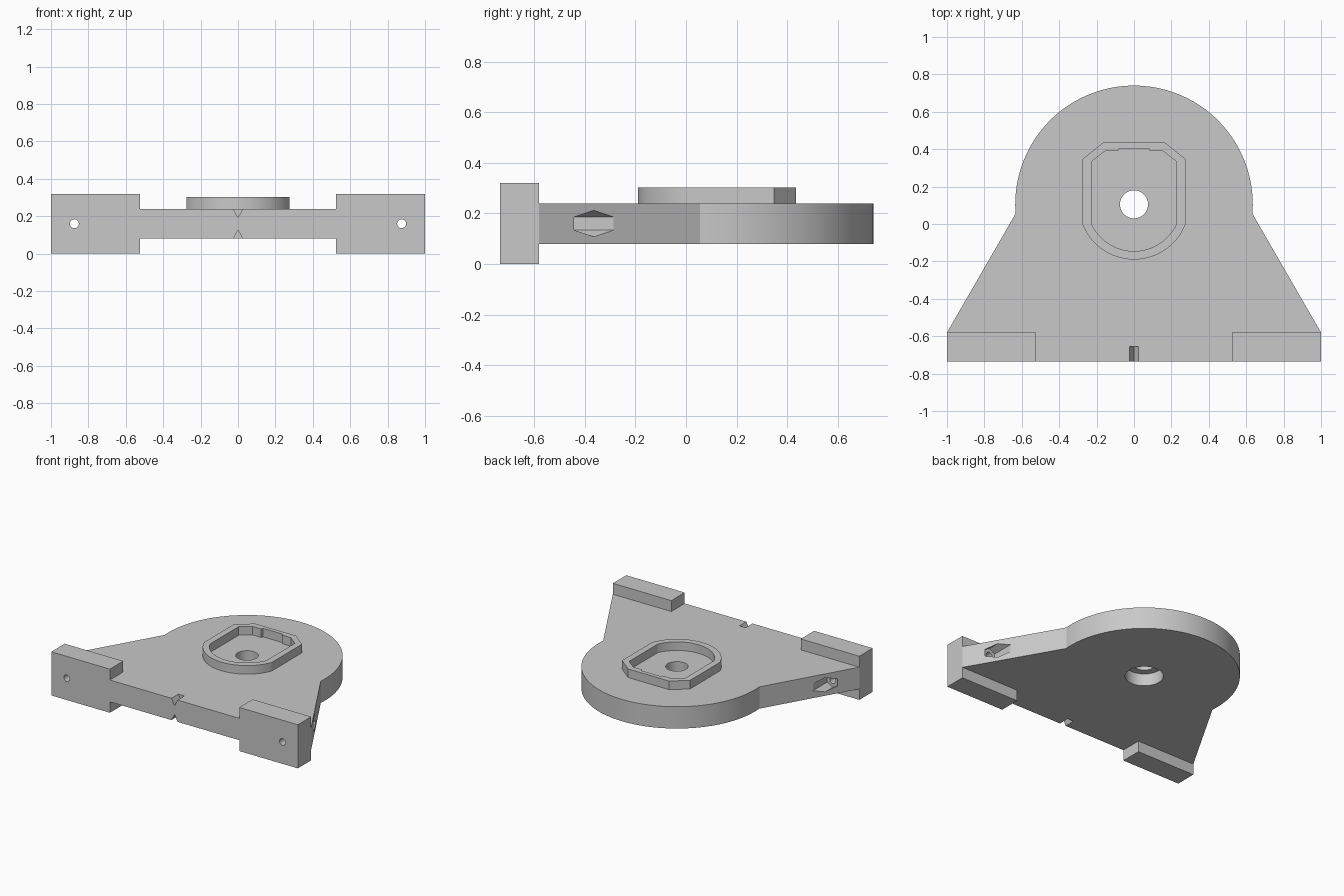
import bpy
import bmesh
import math

if "Cube" in bpy.data.objects:
    bpy.data.objects.remove(bpy.data.objects["Cube"], do_unlink=True)

# One plain grey for the whole bracket
grey = bpy.data.materials.new("plain_grey")
grey.use_nodes = True
colour = (0.58, 0.58, 0.58, 1)
grey.diffuse_color = colour
grey.node_tree.nodes["Principled BSDF"].inputs["Base Color"].default_value = colour

HUB_Y = 0.105
PLATE_LOW, PLATE_TOP = 0.08, 0.24
FRONT, BLOCK_BACK = -0.735, -0.58
BLOCK_IN = 0.525
BOLT_X, BOLT_Z = 0.875, 0.16


def prism(name, points, low, high, axis="z"):
    """Extrude a closed outline along z, or along y for (x, z) outlines."""
    bm = bmesh.new()
    place = (lambda u, v, t: (u, v, t)) if axis == "z" else (lambda u, v, t: (u, t, v))
    bottom = [bm.verts.new(place(u, v, low)) for u, v in points]
    top = [bm.verts.new(place(u, v, high)) for u, v in points]
    bm.faces.new(bottom)
    bm.faces.new(top)
    for i in range(len(points)):
        j = (i + 1) % len(points)
        bm.faces.new((bottom[i], bottom[j], top[j], top[i]))
    bmesh.ops.recalc_face_normals(bm, faces=bm.faces)
    mesh = bpy.data.meshes.new(name)
    bm.to_mesh(mesh)
    bm.free()
    mesh.materials.append(grey)
    obj = bpy.data.objects.new(name, mesh)
    bpy.context.collection.objects.link(obj)
    return obj


def arc(cx, cy, radius, start, end, steps):
    """Points along an arc, angles in degrees, both ends included."""
    angles = [math.radians(start + (end - start) * i / steps) for i in range(steps + 1)]
    return [(cx + radius * math.cos(a), cy + radius * math.sin(a)) for a in angles]


def circle(cx, cy, radius, sides, turn=0):
    return arc(cx, cy, radius, turn, turn + 360, sides)[:-1]


def mirrored(half):
    """Complete a right-hand outline with its reflection in x."""
    return half + [(-x, y) for x, y in reversed(half)]


def select_only(obj):
    bpy.ops.object.select_all(action="DESELECT")
    obj.select_set(True)
    bpy.context.view_layer.objects.active = obj


def cut(obj, cutter):
    """Subtract the cutter from the part and throw the cutter away."""
    cutter.hide_render = True
    mod = obj.modifiers.new("cut", "BOOLEAN")
    mod.operation = "DIFFERENCE"
    mod.solver = "EXACT"
    mod.object = cutter
    select_only(obj)
    bpy.ops.object.modifier_apply(modifier=mod.name)
    bpy.data.objects.remove(cutter, do_unlink=True)


# Plate: round hub with straight flanks running out to the end blocks
hub = arc(0, HUB_Y, 0.635, -4.5, 184.5, 96)
plate = prism(
    "base_plate",
    [(BLOCK_IN, FRONT), (BLOCK_IN, BLOCK_BACK), (1, BLOCK_BACK)] + hub
    + [(-1, BLOCK_BACK), (-BLOCK_IN, BLOCK_BACK), (-BLOCK_IN, FRONT)],
    PLATE_LOW, PLATE_TOP)

# Centre bore, with a wider counterbore underneath
cut(plate, prism("bore_cutter", circle(0, HUB_Y, 0.075, 48), 0, 0.4))
cut(plate, prism("counterbore_cutter", circle(0, HUB_Y, 0.127, 48), 0, PLATE_LOW + 0.09))

# V notches marking the middle of the front edge, above and below
for edge, tip in ((PLATE_TOP, 0.193), (PLATE_LOW, 0.127)):
    out = edge + (edge - tip)
    vee = [(0, tip), (0.05, out), (-0.05, out)]
    cut(plate, prism("notch_cutter", vee, FRONT - 0.1, -0.655, "y"))

# End blocks with bolt holes, and hexagonal nut pockets open on the flanks
for side, label in ((1, "left"), (-1, "right")):
    x1, x2 = sorted((side * BLOCK_IN, side))
    block = prism(label + "_end_block",
                  [(x1, FRONT), (x2, FRONT), (x2, BLOCK_BACK), (x1, BLOCK_BACK)], 0, 0.32)
    bolt = circle(side * BOLT_X, BOLT_Z, 0.024, 32)
    cut(block, prism("bolt_cutter", bolt, FRONT - 0.1, BLOCK_BACK + 0.1, "y"))
    cut(plate, prism("bolt_cutter", bolt, BLOCK_BACK - 0.1, -0.4, "y"))
    nut = circle(side * BOLT_X, BOLT_Z, 0.052, 6, 30)
    cut(plate, prism("nut_cutter", nut, -0.45, 0, "y"))

# Collar: raised rim, rounded at the front and chamfered at the back
def collar_half(radius, half_width, back):
    drop = math.degrees(math.acos(half_width / radius))
    return arc(0, HUB_Y, radius, -90, -drop, 20)[1:] + back


rim = mirrored(collar_half(0.295, 0.275, [(0.275, 0.348), (0.165, 0.435)]))
recess = mirrored(collar_half(
    0.25, 0.228, [(0.228, 0.333), (0.155, 0.39), (0.085, 0.39), (0.08, 0.405)]))
collar = prism("raised_collar", rim, PLATE_TOP, 0.303)
cut(collar, prism("recess_cutter", recess, 0.1, 0.5))

# Smooth the curved walls, keep the edges crisp
for obj in [o for o in bpy.context.collection.objects if o.type == "MESH"]:
    select_only(obj)
    bpy.ops.object.shade_smooth_by_angle(angle=math.radians(20))
